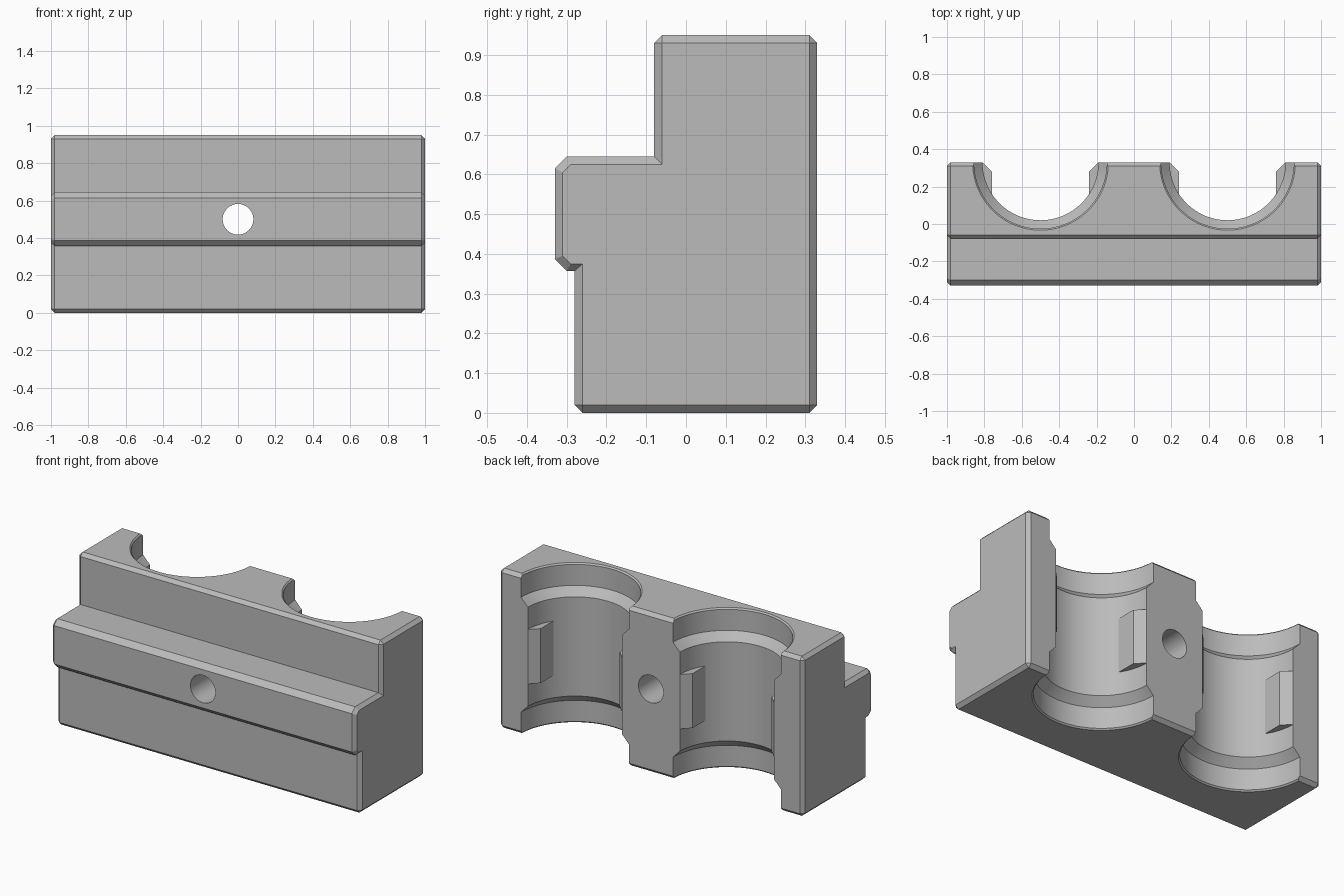
import bpy
import bmesh
import math

cube = bpy.data.objects.get("Cube")
if cube:
    bpy.data.objects.remove(cube, do_unlink=True)

HEIGHT = 0.95
BACK = 0.33
BORE_X = 0.5

grey = bpy.data.materials.new("plain grey")
grey.use_nodes = True
grey.diffuse_color = (0.5, 0.5, 0.5, 1)
grey.node_tree.nodes["Principled BSDF"].inputs["Base Color"].default_value = (0.5, 0.5, 0.5, 1)


def finish(name, bm, helper=True):
    bmesh.ops.remove_doubles(bm, verts=bm.verts, dist=1e-5)
    bmesh.ops.recalc_face_normals(bm, faces=bm.faces)
    mesh = bpy.data.meshes.new(name)
    bm.to_mesh(mesh)
    bm.free()
    mesh.materials.append(grey)
    obj = bpy.data.objects.new(name, mesh)
    bpy.context.collection.objects.link(obj)
    obj.hide_render = helper
    return obj


def loft(name, rings, helper=True):
    """Skin matching rings of points and cap both ends."""
    bm = bmesh.new()
    loops = [[bm.verts.new(p) for p in ring] for ring in rings]
    n = len(loops[0])
    for a, b in zip(loops, loops[1:]):
        for i in range(n):
            j = (i + 1) % n
            bm.faces.new((a[i], a[j], b[j], b[i]))
    bm.faces.new(loops[0])
    bm.faces.new(loops[-1])
    return finish(name, bm, helper)


def subtract(target, cutter):
    mod = target.modifiers.new("cut", "BOOLEAN")
    mod.operation = "DIFFERENCE"
    mod.solver = "EXACT"
    mod.object = cutter
    bpy.ops.object.select_all(action="DESELECT")
    bpy.context.view_layer.objects.active = target
    target.select_set(True)
    bpy.ops.object.modifier_apply(modifier=mod.name)
    bpy.data.objects.remove(cutter, do_unlink=True)


def circle(radius, count=96):
    return [(radius * math.cos(math.tau * i / count), radius * math.sin(math.tau * i / count))
            for i in range(count)]


# Stepped block: full (y, z) section, and the smaller section at the bevelled ends
section = [(-.26, 0), (.31, 0), (.33, .02), (.33, .93), (.31, .95), (-.06, .95), (-.08, .93),
           (-.08, .645), (-.30, .645), (-.33, .615), (-.33, .387), (-.30, .357),
           (-.28, .357), (-.28, .02)]
end = [(-.26, .02), (.31, .02), (.31, .02), (.31, .93), (.31, .93), (-.06, .93), (-.06, .93),
       (-.06, .625), (-.29, .625), (-.31, .605), (-.31, .395), (-.29, .375),
       (-.26, .375), (-.26, .02)]
block = loft("clamp_block", [[(x, y, z) for y, z in ring] for x, ring in
                             ((-1, end), (-.98, section), (.98, section), (1, end))], False)

# Half bores: wide mouths, tapered shoulders and a narrower middle
half = [(0.31, HEIGHT / 2 - 0.18), (0.355, HEIGHT / 2 - 0.133),
        (0.355, 0.008), (0.363, 0), (0.363, -0.05)]
levels = [(r, z) for r, z in reversed(half)] + [(r, HEIGHT - z) for r, z in half]
levels = [(0.363, -0.05), (0.363, 0), (0.355, 0.008), (0.355, 0.133), (0.31, 0.18)]
levels += [(r, HEIGHT - z) for r, z in reversed(levels)]

# Locating tabs left standing on both sides of each bore
tab = [(.26, .05), (.5, .05), (.5, .36), (.34, .36), (.26, .28)]

for cx in (-BORE_X, BORE_X):
    bore = loft("bore_cutter", [[(cx + u, BACK + v, z) for u, v in circle(r)] for r, z in levels])
    for side in (-1, 1):
        subtract(bore, loft("tab_shape", [[(cx + side * u, y, z) for u, y in tab]
                                          for z in (.313, .637)]))
    subtract(block, bore)

# Bolt hole from front to back
subtract(block, loft("bolt_cutter", [[(u, y, .5 + v) for u, v in circle(.082, 64)]
                                     for y in (-.5, .5)]))

bpy.ops.object.select_all(action="DESELECT")
block.select_set(True)
bpy.context.view_layer.objects.active = block
bpy.ops.object.shade_smooth_by_angle(angle=math.radians(25))
